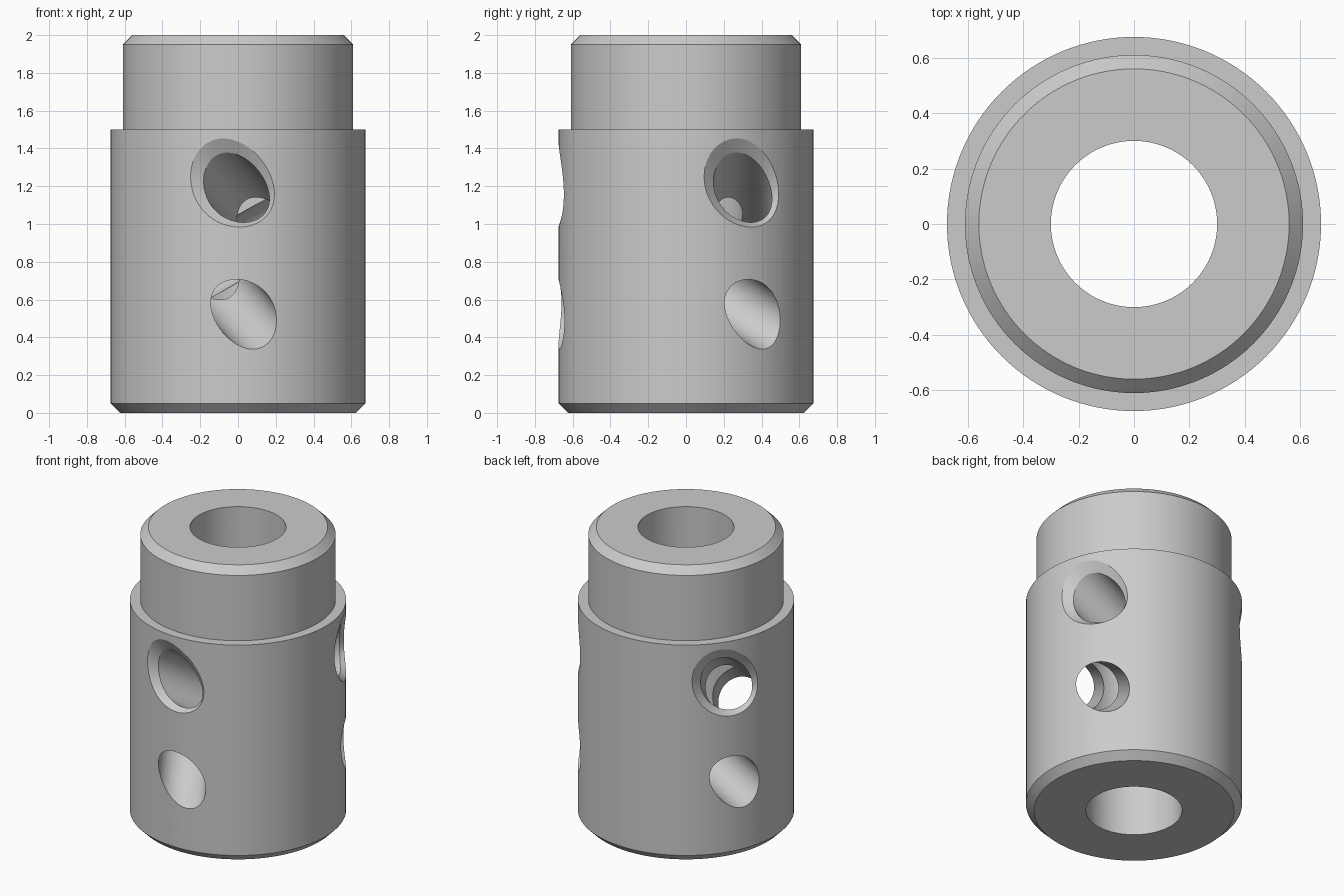
import bpy, bmesh, math
from mathutils import Vector

if "Cube" in bpy.data.objects:
    bpy.data.objects.remove(bpy.data.objects["Cube"])

R_BODY, R_BORE, R_HOLE = 0.675, 0.3, 0.155
CHAMFER, MID_Z, TILT = 0.05, 0.87, math.radians(30)
SIDES, HOLE_SIDES = 128, 64

grey = bpy.data.materials.new("satin_grey")
grey.use_nodes = True
color = (0.6, 0.6, 0.6, 1)
grey.diffuse_color = color
grey.node_tree.nodes["Principled BSDF"].inputs["Base Color"].default_value = color


def loft(name, rings, closed=False, caps=None):
    """Skin a list of equal rings; close it up or fan the ends to two cap points."""
    bm = bmesh.new()
    loops = [[bm.verts.new(p) for p in ring] for ring in rings]
    n = len(loops[0])
    pairs = list(zip(loops, loops[1:])) + ([(loops[-1], loops[0])] if closed else [])
    for a, b in pairs:
        for i in range(n):
            j = (i + 1) % n
            bm.faces.new((a[i], a[j], b[j], b[i]))
    if caps:
        for loop, point in zip((loops[0], loops[-1]), caps):
            tip = bm.verts.new(point)
            for i in range(n):
                bm.faces.new((loop[i], loop[(i + 1) % n], tip))
    bmesh.ops.recalc_face_normals(bm, faces=bm.faces)
    mesh = bpy.data.meshes.new(name)
    bm.to_mesh(mesh)
    bm.free()
    mesh.materials.append(grey)
    obj = bpy.data.objects.new(name, mesh)
    bpy.context.collection.objects.link(obj)
    return obj


def circle(radius, z):
    steps = [math.tau * i / SIDES for i in range(SIDES)]
    return [Vector((radius * math.cos(a), radius * math.sin(a), z)) for a in steps]


def hit_body(p, d):
    """First point where the line p + s*d enters the outer cylinder."""
    a = d.x ** 2 + d.y ** 2
    b = p.x * d.x + p.y * d.y
    c = p.x ** 2 + p.y ** 2 - R_BODY ** 2
    return p + d * ((-b - math.sqrt(b * b - a * c)) / a)


def drill(azimuth):
    """Slanted drill touching the bore wall, with a chamfer at its upper mouth."""
    out = Vector((math.cos(azimuth), math.sin(azimuth), 0))
    side = Vector((-out.y, out.x, 0))
    d = side * math.cos(TILT) - Vector((0, 0, math.sin(TILT)))
    v = d.cross(out)
    mid = out * R_BORE + Vector((0, 0, MID_Z))
    arc = [math.tau * i / HOLE_SIDES for i in range(HOLE_SIDES)]
    offsets = [(out * math.cos(a) + v * math.sin(a)) * R_HOLE for a in arc]
    rim = [hit_body(mid + o, d) for o in offsets]
    far = [mid + o + d * 1.1 for o in offsets]
    inner = [p + d * CHAMFER for p in rim]
    mouth = []
    for i, p in enumerate(rim):
        along = rim[(i + 1) % HOLE_SIDES] - rim[i - 1]
        normal = Vector((p.x, p.y, 0))
        away = normal.cross(along).normalized()
        if away.dot(offsets[i]) < 0:
            away.negate()
        q = p + away * CHAMFER
        flat = Vector((q.x, q.y, 0)).normalized() * R_BODY
        q = Vector((flat.x, flat.y, q.z))
        mouth.append(q + (q - inner[i]) * 0.5)
    return loft("drill", [far, inner, mouth], caps=(mid + d * 1.1, mid - d * 1.1))


# Stepped sleeve with end chamfers and a straight bore
profile = [(R_BORE, 0), (0.625, 0), (R_BODY, 0.05), (R_BODY, 1.5),
           (0.61, 1.5), (0.61, 1.95), (0.56, 2), (R_BORE, 2)]
sleeve = loft("stepped_sleeve", [circle(r, z) for r, z in profile], closed=True)
bpy.context.view_layer.objects.active = sleeve
sleeve.select_set(True)

# Three slanted cross holes around the axis
for k in range(3):
    cutter = drill(math.radians(-30 + 120 * k))
    cutter.hide_render = True
    cut = sleeve.modifiers.new("cross_hole", "BOOLEAN")
    cut.operation, cut.solver, cut.object = "DIFFERENCE", "EXACT", cutter
    bpy.ops.object.modifier_apply(modifier=cut.name)
    bpy.data.objects.remove(cutter)

bpy.ops.object.shade_smooth_by_angle(angle=math.radians(25))
